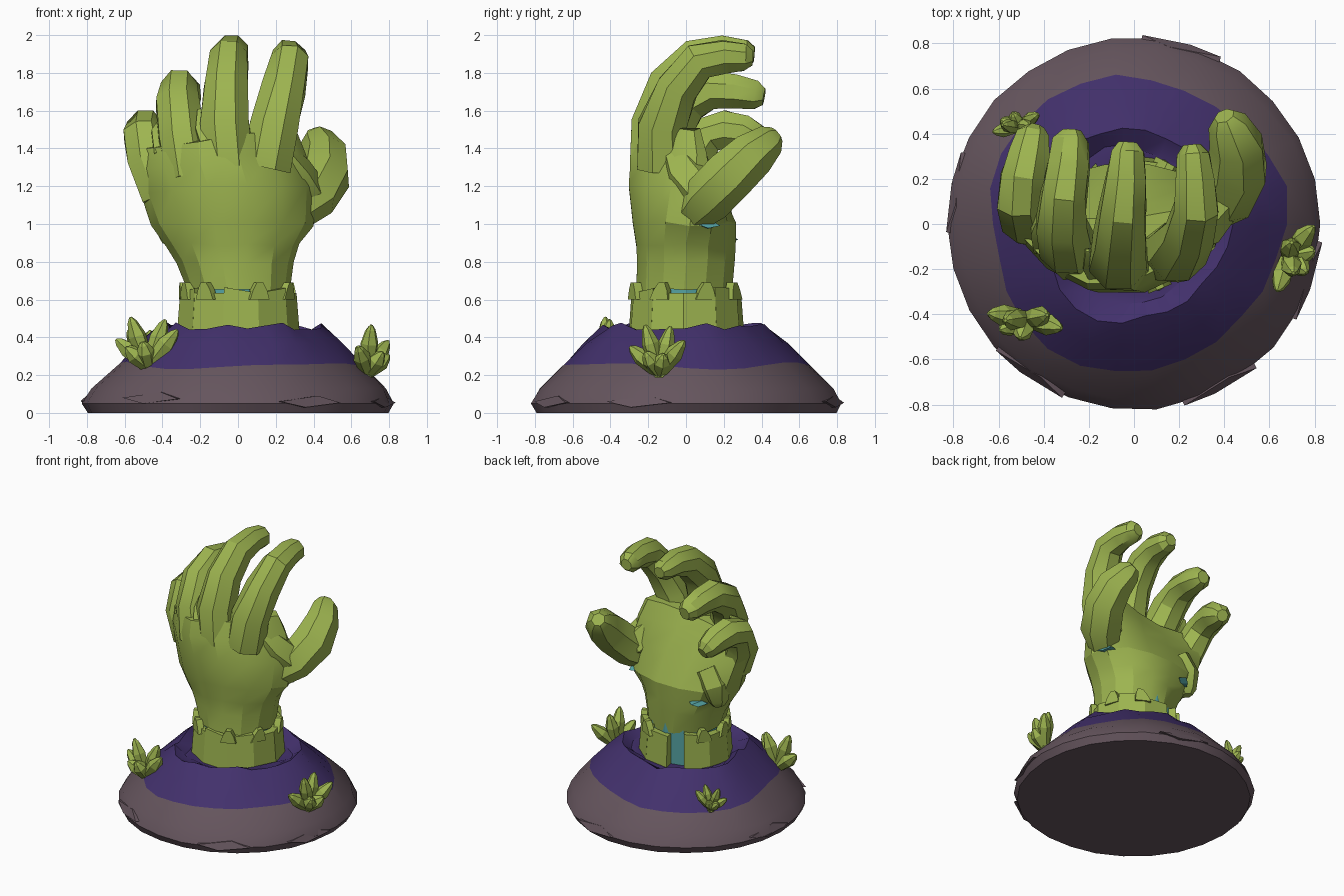
import bpy
import bmesh
import random
from math import sin, cos, pi, radians
from mathutils import Vector

random.seed(4)
if "Cube" in bpy.data.objects:
    bpy.data.objects.remove(bpy.data.objects["Cube"])


def material(name, rgb):
    mat = bpy.data.materials.new(name)
    mat.use_nodes = True
    mat.diffuse_color = (*rgb, 1)
    mat.node_tree.nodes["Principled BSDF"].inputs["Base Color"].default_value = (*rgb, 1)
    return mat


GREEN = material("moss green", (0.34, 0.46, 0.08))
PURPLE = material("dark purple", (0.055, 0.03, 0.15))
ROCK = material("grey brown rock", (0.13, 0.09, 0.11))
TEAL = material("glowing teal", (0.09, 0.36, 0.36))


def finish(bm, name, mats, angle=28):
    bmesh.ops.recalc_face_normals(bm, faces=bm.faces)
    mesh = bpy.data.meshes.new(name)
    bm.to_mesh(mesh)
    bm.free()
    for mat in mats:
        mesh.materials.append(mat)
    obj = bpy.data.objects.new(name, mesh)
    bpy.context.collection.objects.link(obj)
    bpy.ops.object.select_all(action="DESELECT")
    obj.select_set(True)
    bpy.context.view_layer.objects.active = obj
    bpy.ops.object.shade_smooth_by_angle(angle=radians(angle))
    return obj


def loft(name, rings, mats, angle=28, rule=None):
    """Skin a list of equal-length point rings and cap both ends."""
    bm = bmesh.new()
    loops = [[bm.verts.new(p) for p in ring] for ring in rings]
    n = len(loops[0])
    for k, (a, b) in enumerate(zip(loops, loops[1:])):
        for i in range(n):
            j = (i + 1) % n
            face = bm.faces.new((a[i], a[j], b[j], b[i]))
            face.material_index = rule(k) if rule else 0
    bm.faces.new(loops[0])
    top = bm.faces.new(loops[-1])
    top.material_index = rule(len(rings)) if rule else 0
    return finish(bm, name, mats, angle)


def tube(name, path, radii, sides=8, flat=1.0):
    """Faceted finger along a path, with a blunt rounded tip."""
    pts = [Vector(p) for p in path]
    end = (pts[-1] - pts[-2]).normalized()
    pts.append(pts[-1] + end * radii[-1] * 0.55)
    radii = list(radii) + [radii[-1] * 0.55]
    rings = []
    for i, (p, r) in enumerate(zip(pts, radii)):
        t = (pts[min(i + 1, len(pts) - 1)] - pts[max(i - 1, 0)]).normalized()
        side = (Vector((1, 0, 0)) - t * t.x).normalized()
        up = side.cross(t)
        ring = []
        for k in range(sides):
            a = 2 * pi * (k + 0.5) / sides
            s = r * random.uniform(0.97, 1.1)
            ring.append(p + side * cos(a) * s + up * sin(a) * s * flat)
        rings.append(ring)
    return loft(name, rings, [GREEN], 32)


# Rocky mound with a purple upper slope and a sunken top
SEG = 26
profile = [(0.80, 0.0), (0.825, 0.05), (0.785, 0.13), (0.655, 0.25),
           (0.54, 0.37), (0.425, 0.46), (0.35, 0.41)]
rings = []
for k, (r, z) in enumerate(profile):
    ring = []
    for i in range(SEG):
        a = 2 * pi * i / SEG
        wave = 0.025 * sin(3 * a + 1) + 0.012 * sin(5 * a) if k >= 3 else 0
        jit = random.uniform(-0.012, 0.008) if k > 1 else random.uniform(-0.006, 0.004)
        rr = r + wave + jit
        dz = (-0.6 * wave if k == 3 else 0) + (random.uniform(-0.02, 0.02) if k > 4 else 0)
        ring.append((rr * cos(a), rr * sin(a), z + dz))
    rings.append(ring)
loft("mound", rings, [ROCK, PURPLE], 30, lambda k: 1 if k >= 3 else 0)


# Thin slabs lying on the rock
def slab(name, az, r, z, length, height, mat):
    out = Vector((cos(az), sin(az), 0))
    tan = Vector((-sin(az), cos(az), 0))
    mid = out * r + Vector((0, 0, z))
    slope = (Vector((0, 0, 1)) - out * 0.55).normalized()
    outline = [(-0.5, 0), (-0.1, -0.5), (0.5, -0.1), (0.15, 0.5)]
    flat = [mid + tan * u * length + slope * v * height for u, v in outline]
    back = [p - out * 0.05 for p in flat]
    loft(name, [back, flat], [mat])


for k, (deg, r, z) in enumerate([(-18, 0.815, 0.06), (-125, 0.81, 0.08),
                                 (-62, 0.815, 0.06), (75, 0.815, 0.06), (170, 0.81, 0.07)]):
    slab(f"rock_slab_{k + 1}", radians(deg), r, z, 0.36, 0.07, ROCK)

# Glowing core visible through the wrist cracks
rings = [[(0.255 * cos(2 * pi * i / 12), 0.25 * sin(2 * pi * i / 12), z) for i in range(12)]
         for z in (0.38, 0.72)]
loft("inner_core", rings, [TEAL])

# Wrist cuff: thick panels with one open crack at the back
CRACK = radians(110)
edges = [CRACK + radians(11 + 338 * k / 10) for k in range(11)]
for k, (a0, a1) in enumerate(zip(edges, edges[1:])):
    low, high = [], []
    tops = [0.635 + 0.03 * ((k * 3) % 4 == 0), 0.635 + 0.025 * ((k + 1) % 3 == 0)]
    for a, r, t in ((a0, 0.31, 0), (a1, 0.31, 1), (a1, 0.24, 1), (a0, 0.24, 0)):
        low.append(((r + 0.02) * cos(a), (r + 0.005) * sin(a), 0.38))
        high.append((r * cos(a), (r - 0.015) * sin(a), tops[t]))
    loft(f"cuff_panel_{k + 1}", [low, high], [GREEN], 20)

# Chipped shards standing on the cuff rim
for k, deg in enumerate((-158, -125, -68, -28, 20, 62, 150, 185)):
    a = radians(deg)
    out = Vector((cos(a), sin(a), 0))
    tan = Vector((-sin(a), cos(a), 0))
    lean = random.uniform(-0.02, 0.02)
    rings = []
    for w, z in ((0.055, 0.6), (0.04, 0.65), (0.018, 0.69)):
        mid = tan * lean * (z - 0.6) * 12 + Vector((0, 0, z))
        rings.append([mid + out * r + tan * s * w for r, s in
                      ((0.31, -1), (0.31, 1), (0.265, 1), (0.265, -1))])
    loft(f"cuff_shard_{k + 1}", rings, [GREEN])

# Palm: z, left edge, right edge, back, front, bow of the hand
sections = [(0.65, -0.27, 0.275, -0.27, 0.25, 0),
            (0.80, -0.325, 0.295, -0.265, 0.265, 0),
            (0.89, -0.38, 0.325, -0.27, 0.27, 0),
            (1.00, -0.46, 0.40, -0.29, 0.27, 0.03),
            (1.20, -0.52, 0.41, -0.315, 0.17, 0.12),
            (1.36, -0.56, 0.36, -0.305, 0.08, 0.17),
            (1.48, -0.54, 0.31, -0.275, 0.02, 0.17)]
rings = []
for z, x0, x1, yb, yf, bow in sections:
    ring = []
    for i in range(14):
        a = 2 * pi * i / 14
        c, s = cos(a), sin(a)
        x = (x0 + x1) / 2 + (x1 - x0) / 2 * c
        y = (yb + yf) / 2 + (yf - yb) / 2 * s + bow * c * c
        tilt = 0.14 * min(x, 0.1) * max(0, z - 1.0) / 0.4
        ring.append((x, y, z + tilt + random.uniform(-0.012, 0.012)))
    rings.append(ring)
loft("palm", rings, [GREEN], 24)

# Curled fingers
tube("index_finger", [(0.14, -0.12, 1.3), (0.19, -0.12, 1.52), (0.245, -0.05, 1.72),
                      (0.275, 0.07, 1.86), (0.27, 0.20, 1.885), (0.26, 0.31, 1.88)],
     [0.14, 0.135, 0.115, 0.10, 0.09, 0.075])
tube("middle_finger", [(-0.05, -0.16, 1.3), (-0.07, -0.155, 1.53), (-0.065, -0.08, 1.74),
                       (-0.05, 0.06, 1.88), (-0.035, 0.20, 1.91), (-0.03, 0.32, 1.9)],
     [0.14, 0.135, 0.12, 0.105, 0.09, 0.075])
tube("ring_finger", [(-0.26, -0.12, 1.25), (-0.30, -0.10, 1.46), (-0.32, 0.0, 1.64),
                     (-0.31, 0.13, 1.71), (-0.29, 0.26, 1.70), (-0.28, 0.37, 1.68)],
     [0.13, 0.125, 0.115, 0.105, 0.095, 0.08])
tube("little_finger", [(-0.40, 0.0, 1.15), (-0.475, 0.02, 1.34), (-0.50, 0.10, 1.47),
                       (-0.49, 0.21, 1.50), (-0.465, 0.31, 1.48), (-0.445, 0.39, 1.44)],
     [0.11, 0.115, 0.105, 0.10, 0.095, 0.075])
tube("thumb", [(0.30, 0.04, 1.06), (0.39, 0.12, 1.14), (0.455, 0.24, 1.26),
               (0.455, 0.35, 1.37), (0.415, 0.445, 1.445)],
     [0.10, 0.135, 0.14, 0.12, 0.085], 7)
tube("thumb_web", [(0.20, -0.06, 1.38), (0.28, 0.0, 1.26), (0.36, 0.1, 1.15)],
     [0.08, 0.12, 0.12], 6)
tube("palm_heel", [(-0.27, 0.12, 1.15), (-0.34, 0.13, 1.04), (-0.36, 0.13, 0.93)],
     [0.10, 0.11, 0.07], 6)

# Splinters between the knuckles, and glowing cracks under thumb and heel
tube("knuckle_splinter_1", [(-0.15, -0.22, 1.4), (-0.19, -0.17, 1.5), (-0.205, -0.12, 1.6)],
     [0.06, 0.05, 0.015], 4)
tube("knuckle_splinter_2", [(-0.4, -0.09, 1.36), (-0.42, -0.02, 1.48), (-0.41, 0.04, 1.54)],
     [0.06, 0.05, 0.02], 4)
slab("thumb_crack", radians(19), 0.39, 0.995, 0.12, 0.04, TEAL)
slab("heel_crack", radians(140), 0.36, 0.92, 0.12, 0.04, TEAL)


# Fanned crystal clusters growing from the slope
def cluster(name, base, spread_deg, size, outward):
    a = radians(spread_deg)
    spread = Vector((cos(a), sin(a), 0))
    out = Vector((base[0], base[1], 0)).normalized()
    fan = [(-50, 0.85, 0), (-16, 1.05, 0.1), (14, 1.0, -0.15), (42, 0.95, 0.1),
           (-28, 0.62, 0.75), (24, 0.6, 0.8)]
    for k, (deg, length, push) in enumerate(fan):
        t = radians(deg)
        d = (Vector((0, 0, cos(t))) + spread * sin(t) + out * (push + outward)).normalized()
        u = d.cross(out).normalized()
        v = d.cross(u)
        rings = []
        for h, r in ((-0.15, 0.10), (0.2, 0.15), (0.62, 0.185), (0.9, 0.10), (1.0, 0.03)):
            mid = Vector(base) + d * h * length * size
            rings.append([mid + (u * cos(i * pi / 3) + v * sin(i * pi / 3)) * r * size
                          for i in range(6)])
        loft(f"{name}_{k + 1}", rings, [GREEN], 15)


cluster("front_crystal", (-0.475, -0.42, 0.245), -8, 0.265, 0.0)
cluster("side_crystal", (0.685, -0.14, 0.21), 65, 0.255, 0.1)
cluster("back_crystal", (-0.51, 0.43, 0.27), 17, 0.175, 0.1)
